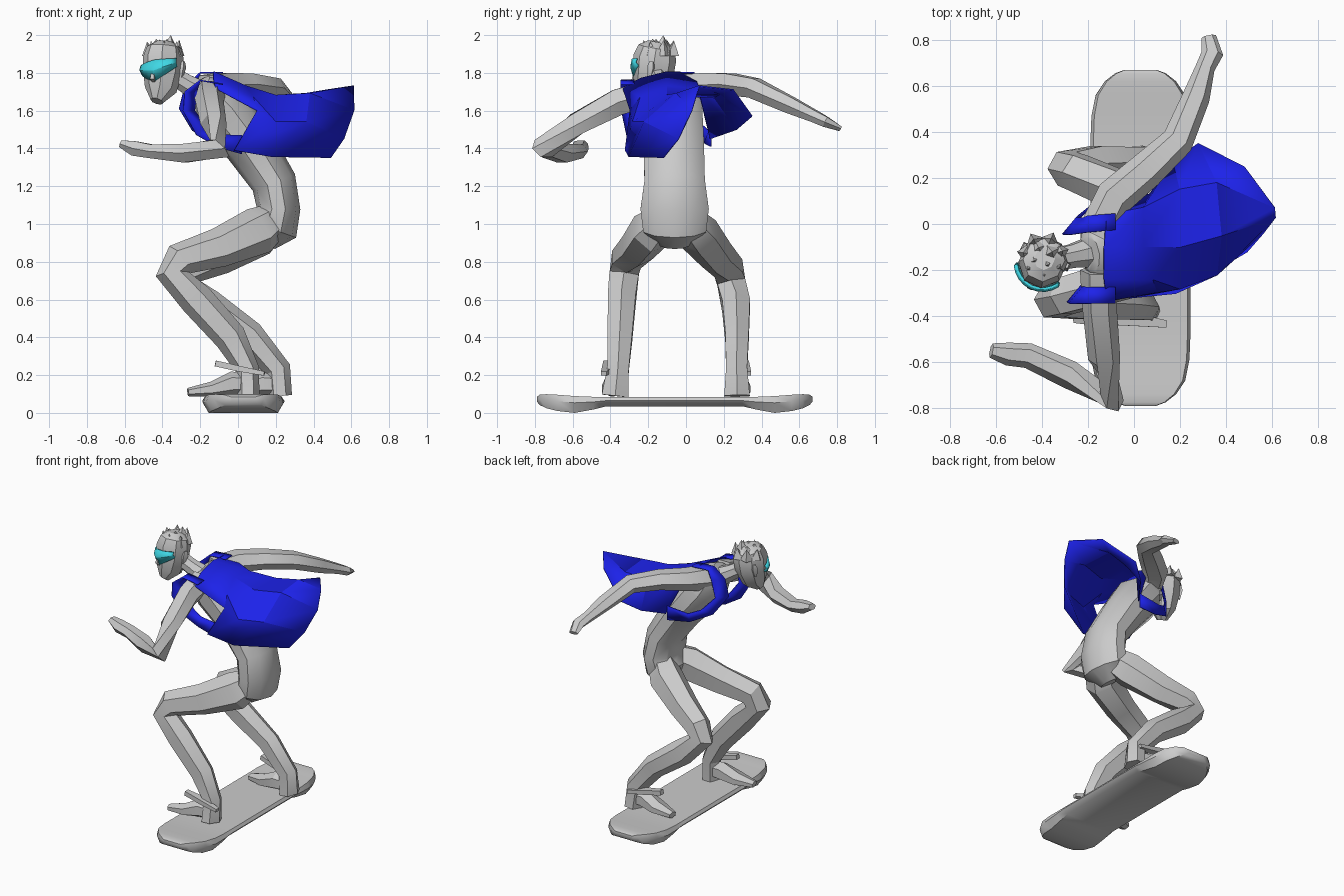
import bpy, bmesh, math, random
from mathutils import Vector, Matrix

if "Cube" in bpy.data.objects:
    bpy.data.objects.remove(bpy.data.objects["Cube"])

random.seed(4)


def material(name, rgb):
    m = bpy.data.materials.new(name)
    m.diffuse_color = (*rgb, 1)
    m.use_nodes = True
    m.node_tree.nodes["Principled BSDF"].inputs["Base Color"].default_value = m.diffuse_color
    return m


blue = material("cloth_blue", (0.012, 0.016, 0.82))
cyan = material("lens_cyan", (0.05, 0.68, 0.78))


def select(ob):
    bpy.ops.object.select_all(action='DESELECT')
    ob.select_set(True)
    bpy.context.view_layer.objects.active = ob


def finish(name, bm, mat=None, angle=30):
    bmesh.ops.recalc_face_normals(bm, faces=bm.faces)
    me = bpy.data.meshes.new(name)
    bm.to_mesh(me)
    bm.free()
    ob = bpy.data.objects.new(name, me)
    bpy.context.collection.objects.link(ob)
    if mat:
        me.materials.append(mat)
    select(ob)
    bpy.ops.object.shade_smooth_by_angle(angle=math.radians(angle))
    return ob


def skin_rings(name, rings, angle=30):
    """Closed solid through a list of rings with equal point counts."""
    bm = bmesh.new()
    vs = [[bm.verts.new(p) for p in r] for r in rings]
    n = len(vs[0])
    for a, b in zip(vs, vs[1:]):
        for i in range(n):
            j = (i + 1) % n
            bm.faces.new((a[i], a[j], b[j], b[i]))
    bm.faces.new(vs[0])
    bm.faces.new(vs[-1])
    return finish(name, bm, None, angle)


def loft(name, pts, side, n=6, angle=30):
    """Tube along stations (x, y, z, radius along side, other radius)."""
    cs = [Vector(p[:3]) for p in pts]
    rings = []
    for i, p in enumerate(pts):
        t = Vector()
        if i > 0:
            t += (cs[i] - cs[i - 1]).normalized()
        if i < len(cs) - 1:
            t += (cs[i + 1] - cs[i]).normalized()
        t.normalize()
        s = Vector(side)
        s = (s - t * s.dot(t)).normalized()
        u = t.cross(s)
        rings.append([cs[i] + s * p[3] * math.cos(a) + u * p[4] * math.sin(a)
                      for a in (math.tau * (k + 0.5) / n for k in range(n))])
    return skin_rings(name, rings, angle)


def sheet(name, rows, mat, thick=0.008):
    """Thin cloth or lens from a grid of points."""
    bm = bmesh.new()
    vs = [[bm.verts.new(p) for p in r] for r in rows]
    for a, b in zip(vs, vs[1:]):
        for i in range(len(a) - 1):
            bm.faces.new((a[i], a[i + 1], b[i + 1], b[i]))
    ob = finish(name, bm, mat, 25)
    mod = ob.modifiers.new("thickness", 'SOLIDIFY')
    mod.thickness = thick
    mod.offset = 0
    return ob


X, Y, Z = (1, 0, 0), (0, 1, 0), (0, 0, 1)

# Board: mirrored stations of (half length, half width, top, bottom)
half = [(.73, .07, .085, .06), (.715, .11, .096, .042), (.68, .155, .099, .025),
        (.62, .195, .096, .01), (.53, .213, .089, 0), (.43, .217, .085, .018), (.36, .217, .085, .035)]
stations = [(-d, w, t, b) for d, w, t, b in half] + [s for s in reversed(half)]
skin_rings("board", [[(.028 + w * k, -.06 + y, z) for k, z in
                      ((-1, t * .6 + b * .4), (-.94, t), (.94, t), (1, t * .6 + b * .4),
                       (.86, b), (-.86, b))] for y, w, t, b in stations], 45)

# Torso and neck
body = loft("body", [(.15, -.06, .89, .08, .05), (.19, -.06, .97, .175, .125), (.215, -.06, 1.08, .19, .115),
                     (.19, -.06, 1.22, .168, .12), (.06, -.065, 1.42, .168, .135),
                     (-.09, -.09, 1.61, .185, .155), (-.16, -.12, 1.71, .17, .09),
                     (-.19, -.13, 1.75, .08, .05)], Y, 10, 40)
limbs = [loft("neck", [(-.17, -.12, 1.68, .075, .075), (-.27, -.14, 1.74, .055, .055),
                       (-.37, -.16, 1.8, .05, .05)], Y, 8, 40)]

# Legs
limbs.append(loft("front_leg", [
    (.205, -.11, 1.03, .09, .09), (.11, -.185, .965, .112, .128), (-.1, -.255, .875, .098, .105),
    (-.305, -.315, .812, .09, .092), (-.348, -.328, .735, .09, .088), (-.22, -.34, .6, .085, .09),
    (-.04, -.35, .4, .075, .085), (.05, -.36, .23, .066, .062), (.052, -.375, .09, .082, .062)], Y))
limbs.append(loft("back_leg", [
    (.205, -.01, 1.03, .09, .09), (.1, .07, .945, .112, .122), (-.1, .16, .835, .095, .105),
    (-.25, .225, .765, .088, .09), (-.292, .24, .69, .086, .085), (-.16, .265, .57, .085, .088),
    (.06, .27, .41, .072, .08), (.21, .268, .23, .064, .07), (.222, .27, .09, .078, .064)], Y))

# Arms
limbs.append(loft("front_arm", [
    (-.15, -.2, 1.69, .08, .085), (-.15, -.36, 1.645, .08, .075), (-.13, -.58, 1.53, .066, .07),
    (-.095, -.755, 1.4, .07, .065), (-.28, -.655, 1.375, .057, .062), (-.46, -.572, 1.385, .042, .055),
    (-.55, -.565, 1.4, .045, .05), (-.62, -.55, 1.425, .022, .032)], Z))
limbs.append(loft("back_arm", [
    (-.16, -.04, 1.71, .09, .085), (-.08, .12, 1.735, .075, .085), (.05, .23, 1.74, .066, .08),
    (.19, .36, 1.72, .06, .07), (.27, .55, 1.63, .05, .06), (.31, .68, 1.57, .036, .042),
    (.34, .74, 1.54, .032, .048), (.325, .815, 1.505, .015, .032)], Z))

# Feet and the thin ankle fins
for name, dx, y, out in (("front", 0, -.37, -1), ("back", .165, .265, 1)):
    limbs.append(loft(name + "_foot", [(.07 + dx, y, .15, .05, .055), (-.03 + dx, y, .155, .065, .065),
                                       (-.14 + dx, y + .015 * out, .125, .07, .04),
                                       (-.265 + dx, y + .03 * out, .11, .035, .022)], Y))
    k = dx * .55
    loft(name + "_ankle_fin", [(-.12 + k, y + .05 * out, .262, .025, .022),
                               (0 + k, y + .045 * out, .235, .04, .022),
                               (.14 + k, y + .065 * out, .208, .022, .016)], Y, 4)

# Weld the limbs to the torso as one skin
for limb in limbs:
    select(body)
    mod = body.modifiers.new("weld", 'BOOLEAN')
    mod.operation = 'UNION'
    mod.solver = 'EXACT'
    mod.object = limb
    bpy.ops.object.modifier_apply(modifier=mod.name)
    bpy.data.objects.remove(limb)
select(body)
bpy.ops.object.shade_smooth_by_angle(angle=math.radians(35))

# Head, nose and ears are modelled facing the front, then turned aside together
face = []
face.append(loft("head", [(-.4, -.235, 1.65, .035, .035), (-.395, -.2, 1.71, .084, .088),
                          (-.395, -.175, 1.8, .102, .11), (-.395, -.165, 1.88, .106, .116),
                          (-.395, -.155, 1.935, .09, .098), (-.395, -.15, 1.965, .045, .05)], X, 8))
face.append(loft("nose", [(-.4, -.27, 1.83, .012, .012), (-.4, -.287, 1.77, .016, .016),
                          (-.4, -.26, 1.75, .01, .01)], X, 4))
for name, s in (("left", -1), ("right", 1)):
    face.append(loft(name + "_ear", [(-.395 + .095 * s, -.15, 1.775, .01, .012),
                                     (-.395 + .105 * s, -.14, 1.83, .012, .026),
                                     (-.395 + .1 * s, -.135, 1.86, .01, .015)], X, 4))

# Spiky hair: leaning tufts on a crown of circles
bm = bmesh.new()
for count, r, z0, z1 in ((7, .07, 1.89, 1.975), (4, .035, 1.93, 2.0)):
    for i in range(count):
        a = math.tau * (i + .3) / count
        c = Vector((-.395 + r * math.cos(a), -.14 + r * .95 * math.sin(a), z0))
        tip = (c.x + .25 * r * math.cos(a), c.y + .25 * r * math.sin(a),
               z1 - (random.uniform(0, .025) if i else 0))
        base = [bm.verts.new((c.x + .045 * math.cos(b), c.y + .045 * math.sin(b), z0))
                for b in (a + math.tau * k / 4 for k in range(4))]
        top = bm.verts.new(tip)
        for k in range(4):
            bm.faces.new((base[k], base[(k + 1) % 4], top))
        bm.faces.new(base)
finish("hair", bm, None, 10)

# Visor: wedge-shaped arc around the face
rows = []
for k in range(-4, 5):
    a = math.radians(15 * k)
    x, y = .116 * math.sin(a), -.17 - .118 * math.cos(a)
    z, h = 1.812 + .006 * abs(k) + .2 * x, .056 - .009 * abs(k)
    rows.append([(-.395 + x, y + .014, z - h), (-.395 + x * 1.03, y - .002, z), (-.395 + x, y + .006, z + h)])
face.append(sheet("visor", rows, cyan, .012))

pivot = Matrix.Translation((-.395, -.165, 0))
turn = pivot @ Matrix.Rotation(math.radians(-25), 4, 'Z') @ pivot.inverted()
for ob in face:
    ob.data.transform(turn)

# Cape: rows run from the shoulders to the tail, columns from the front side to the back side
sheet("cape", [
    [(-.12, -.335, 1.72), (-.13, -.24, 1.77), (-.13, -.1, 1.805), (-.12, .04, 1.8), (-.06, .06, 1.74)],
    [(.1, -.295, 1.6), (.08, -.24, 1.67), (.04, -.1, 1.73), (.04, .07, 1.71), (.07, .13, 1.45)],
    [(-.02, -.32, 1.39), (.2, -.28, 1.54), (.2, -.1, 1.68), (.2, .15, 1.67), (.17, .27, 1.5)],
    [(.18, -.3, 1.355), (.36, -.22, 1.54), (.38, -.05, 1.69), (.36, .18, 1.69), (.28, .35, 1.57)],
    [(.49, -.12, 1.35), (.56, -.04, 1.45), (.615, .03, 1.6), (.613, .07, 1.73), (.48, .25, 1.71)],
], blue)

# Shoulder straps that loop under the arms and back to the cape
straps = {
    "front_strap": [(-.08, -.31, 1.74), (-.2, -.31, 1.76), (-.25, -.31, 1.7), (-.26, -.305, 1.6),
                    (-.19, -.29, 1.49), (-.11, -.28, 1.44), (.02, -.29, 1.42)],
    "back_strap": [(-.08, .01, 1.8), (-.2, .0, 1.8), (-.25, -.01, 1.73), (-.28, -.01, 1.61),
                   (-.21, .06, 1.51), (-.1, .11, 1.46), (.06, .13, 1.46)],
}
for name, path in straps.items():
    rows = []
    for i, (x, y, z) in enumerate(path):
        low = max(0, i - 3) / 3      # the band turns from flat to upright under the arm
        dx, dy, dz = (.03 if 1 < i < 5 else 0), .036 * (1 - low), .05 * low
        rows.append([(x - dx, y - dy, z - dz), (x + dx, y + dy, z + dz)])
    sheet(name, rows, blue)
